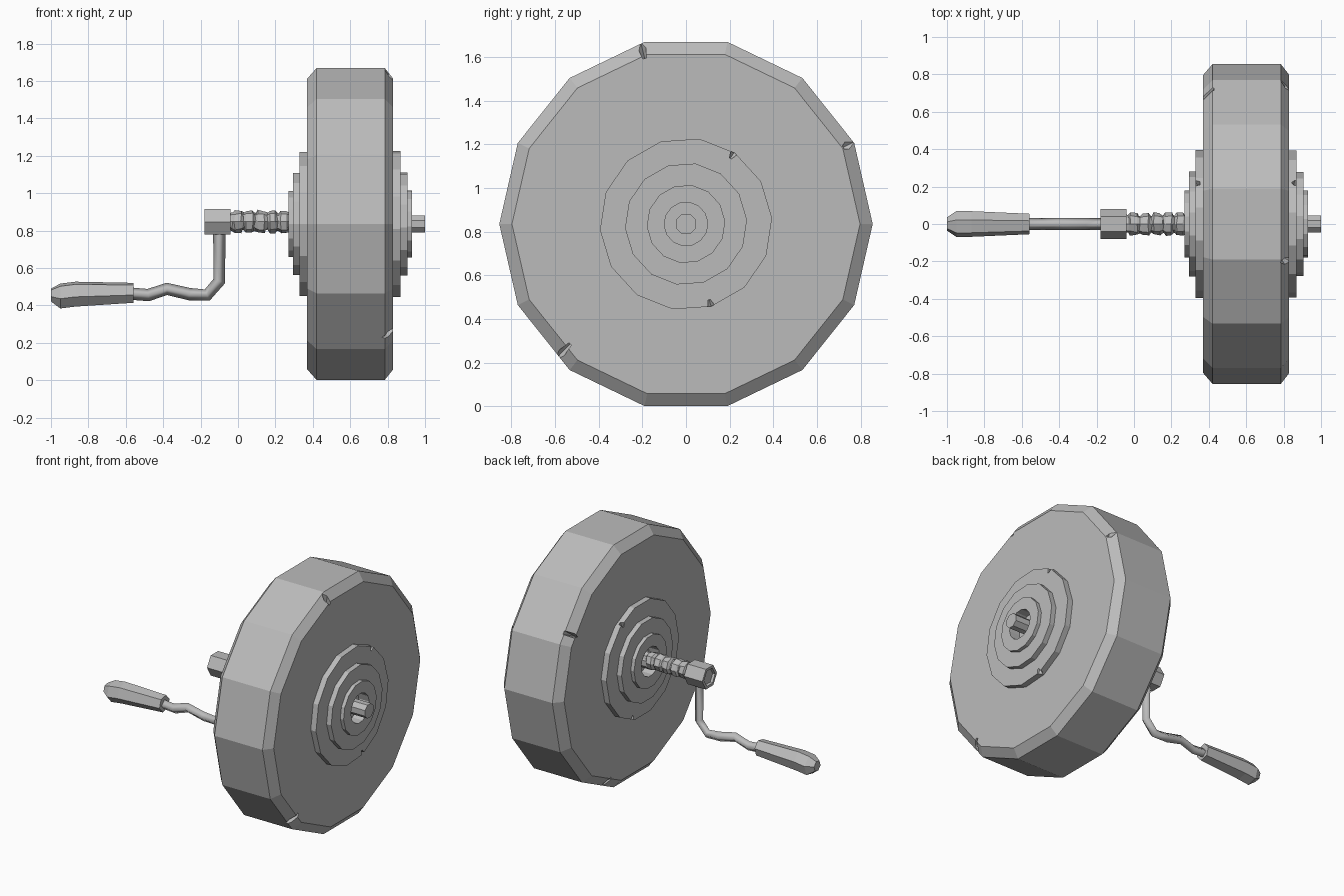
import bpy
import bmesh
import random
from math import cos, sin, radians, tau
from mathutils import Matrix, Vector

random.seed(4)
if "Cube" in bpy.data.objects:
    bpy.data.objects.remove(bpy.data.objects["Cube"])

AXLE_Z = 0.835
MID_X = 0.6

stone = bpy.data.materials.new("grey_stone")
stone.use_nodes = True
GREY = (0.5, 0.5, 0.5, 1)
stone.diffuse_color = GREY
stone.node_tree.nodes["Principled BSDF"].inputs["Base Color"].default_value = GREY


def finish(name, bm):
    bmesh.ops.recalc_face_normals(bm, faces=bm.faces)
    mesh = bpy.data.meshes.new(name)
    bm.to_mesh(mesh)
    bm.free()
    mesh.materials.append(stone)
    obj = bpy.data.objects.new(name, mesh)
    bpy.context.collection.objects.link(obj)
    return obj


def turned(name, profile, sides, z=AXLE_Z, turn=0, jitter=0):
    """Turn (x, radius[, z shift]) stations about the x axis, capping both ends."""
    bm = bmesh.new()
    rings = []
    for x, r, *shift in profile:
        dz = shift[0] if shift else 0
        ring = []
        for i in range(sides):
            a = radians(turn) + tau * i / sides
            rr = r + random.uniform(-jitter, jitter)
            xx = x + random.uniform(-jitter, jitter)
            ring.append(bm.verts.new((xx, rr * cos(a), z + dz + rr * sin(a))))
        rings.append(ring)
    for a, b in zip(rings, rings[1:]):
        for i in range(sides):
            j = (i + 1) % sides
            bm.faces.new((a[i], a[j], b[j], b[i]))
    bm.faces.new(rings[0])
    bm.faces.new(rings[-1])
    return finish(name, bm)


def chip(obj, x, radius, angle, lean, depth, width, length):
    """Cut a narrow wedge into an edge; lean is the sideways part of its direction."""
    a = radians(angle)
    out = Vector((0, cos(a), sin(a)))
    tangent = Vector((0, -sin(a), cos(a)))
    into = (Vector((lean, 0, 0)) - out).normalized()
    along = into.cross(tangent)
    start = Vector((x, 0, AXLE_Z)) + out * radius
    centre = start + into * (depth * 0.25)
    m = Matrix((tangent * width, along * length, into * depth)).transposed().to_4x4()
    bm = bmesh.new()
    bmesh.ops.create_cone(bm, cap_ends=True, segments=5, radius1=1, radius2=0.02,
                          depth=1.5, matrix=Matrix.Translation(centre) @ m)
    cutter = finish("chip_cutter", bm)
    cutter.hide_render = True
    mod = obj.modifiers.new("chip", "BOOLEAN")
    mod.operation = "DIFFERENCE"
    mod.solver = "EXACT"
    mod.object = cutter
    bpy.context.view_layer.objects.active = obj
    bpy.ops.object.modifier_apply(modifier=mod.name)
    bpy.data.objects.remove(cutter)


# Wheel with chamfered rim and worn notches
wheel = turned("wheel", [(0.37, 0.797), (0.42, 0.855), (0.785, 0.855), (0.83, 0.797)], 14)
for side, angle, depth, width, length in [
    (1, 104, 0.15, 0.03, 0.06),
    (1, 26, 0.05, 0.04, 0.05),
    (1, 226, 0.17, 0.03, 0.08),
    (-1, 31, 0.13, 0.03, 0.09),
    (-1, 292, 0.16, 0.03, 0.07),
]:
    chip(wheel, MID_X + side * 0.22, 0.83, angle, -0.3 * side, depth, width, length)

# Stepped hubs with a recessed centre, one on each face
HUB = [(0.22, 0.395), (0.27, 0.395), (0.27, 0.28), (0.305, 0.28),
       (0.305, 0.18), (0.33, 0.18), (0.33, 0.1), (0.25, 0.1)]
for side, label in ((1, "left"), (-1, "right")):
    hub = turned(label + "_hub", [(MID_X + side * x, r) for x, r in HUB], 14, turn=4 * (side + 1) / 2)
    for angle in (56, 287):
        chip(hub, MID_X + side * 0.27, 0.395, angle, -0.4 * side, 0.05, 0.03, 0.05)

# Plain axle end and rough, lumpy shaft
turned("axle", [(0.25, 0.05), (1.0, 0.05)], 8, turn=22.5)
lumps = [(-0.05, 0.045)]
for i in range(5):
    x = -0.03 + i * 0.062
    lumps += [(x, 0.048), (x + 0.012, 0.059), (x + 0.045, 0.059), (x + 0.056, 0.048)]
turned("rough_shaft", lumps + [(0.36, 0.05)], 8, z=0.848, jitter=0.005)

# Six-sided crank head with a sunken end
turned("crank_head", [(-0.165, 0.055), (-0.18, 0.06), (-0.18, 0.08), (-0.04, 0.08)], 6, z=0.847)

# Bent crank arm
curve = bpy.data.curves.new("crank_arm", "CURVE")
curve.dimensions = "3D"
curve.bevel_depth = 0.033
curve.bevel_resolution = 0
curve.use_fill_caps = True
path = [(-0.1, 0.82), (-0.1, 0.53), (-0.165, 0.455), (-0.26, 0.46),
        (-0.38, 0.488), (-0.48, 0.455), (-0.6, 0.465)]
spline = curve.splines.new("POLY")
spline.points.add(len(path) - 1)
for p, (x, z) in zip(spline.points, path):
    p.co = (x, 0, z, 1)
curve.materials.append(stone)
arm = bpy.data.objects.new("crank_arm", curve)
bpy.context.collection.objects.link(arm)

# Faceted handle, thicker toward its outer end
turned("handle", [(-0.56, 0.056, 0.012), (-0.87, 0.07, 0.005),
                  (-0.95, 0.07, -0.005), (-1.0, 0.036, 0.0)], 6, z=0.455, turn=12)
